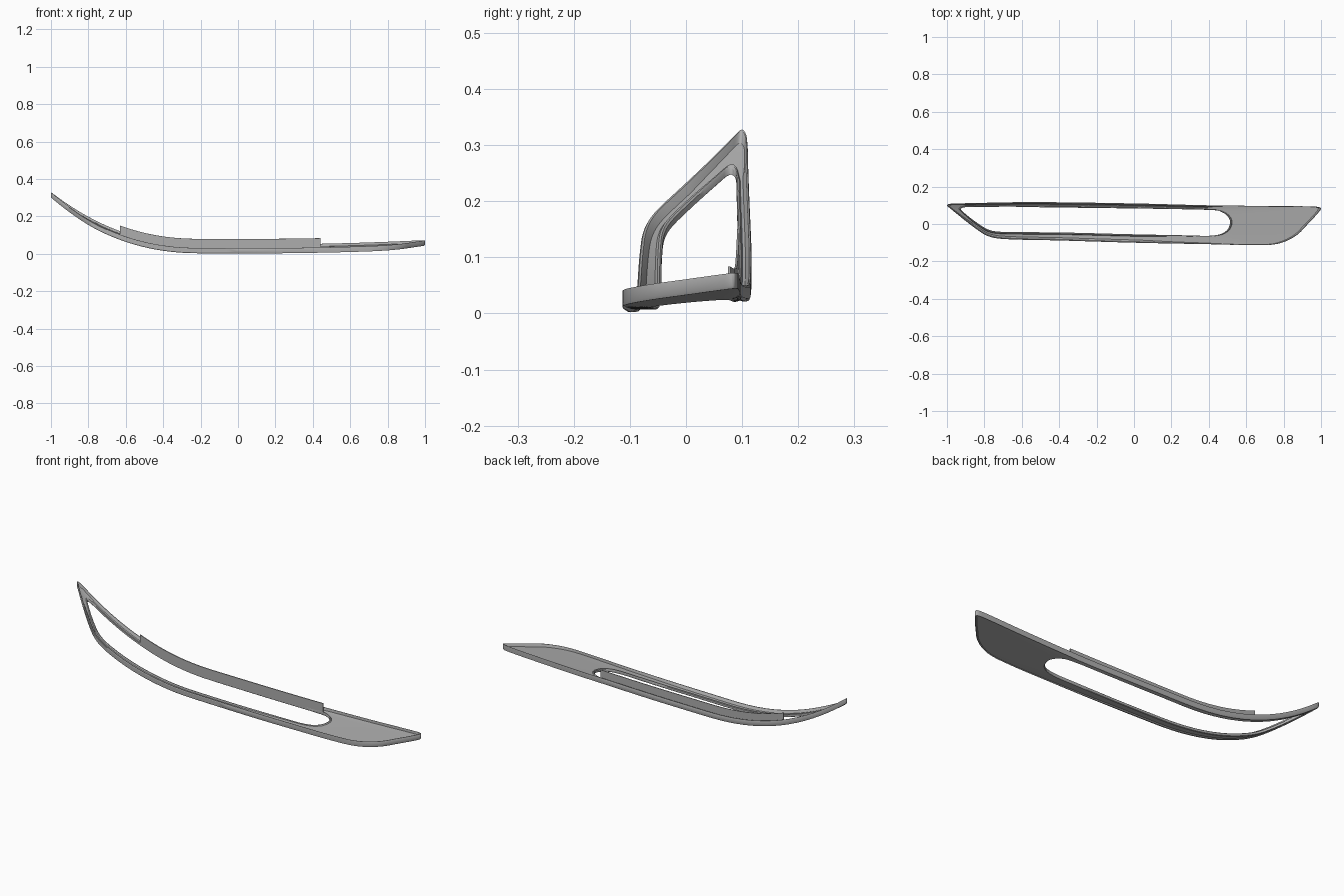
import bpy, math
from mathutils import Vector

cube = bpy.data.objects.get("Cube")
if cube:
    bpy.data.objects.remove(cube)

grey = bpy.data.materials.new("satin_grey")
grey.use_nodes = True
tone = (0.42, 0.42, 0.42, 1)
grey.diffuse_color = tone
grey.node_tree.nodes["Principled BSDF"].inputs["Base Color"].default_value = tone

# Matching plan outlines, clockwise from the pointed tip
OUTER = [(-1, .1), (-.985, .108), (-.9, .111), (-.55, .117), (0, .11), (.4, .1),
         (.75, .096), (.97, .093), (1, .085), (.985, .06), (.93, 0), (.87, -.06),
         (.79, -.1), (.7, -.113), (.4, -.108), (0, -.1), (-.4, -.088), (-.7, -.08),
         (-.78, -.065), (-.85, -.022), (-.985, .085)]
HOLE = [(-.925, .08), (-.915, .088), (-.88, .09), (-.55, .093), (0, .085), (.38, .076),
        (.45, .071), (.485, .055), (.505, .035), (.513, .015), (.51, -.01), (.495, -.035),
        (.46, -.055), (.4, -.063), (.3, -.061), (0, -.055), (-.4, -.045), (-.7, -.042),
        (-.77, -.033), (-.83, 0), (-.918, .068)]
STEPS = 8


def smooth_loop(points):
    """Closed smooth curve through the points, weighted by chord length."""
    pts = [Vector(p) for p in points]
    count = len(pts)
    chord = [(pts[(i + 1) % count] - pts[i]).length for i in range(count)]
    slope = [(pts[(i + 1) % count] - pts[i - 1]) / (chord[i] + chord[i - 1])
             for i in range(count)]
    result = []
    for i in range(count):
        j = (i + 1) % count
        for s in range(STEPS):
            t = s / STEPS
            blend = t * t * (3 - 2 * t)
            result.append(pts[i].lerp(pts[j], blend)
                          + slope[i] * chord[i] * t * (1 - t) ** 2
                          - slope[j] * chord[i] * t * t * (1 - t))
    return result


def bend(x, y, height):
    """Place a point on the swept-up, slightly tilted body."""
    rise = .46 * max(0, -.2 - x) ** 2.22 + .025 * max(0, x) ** 2
    return (x, y, .0105 + rise + .095 * y + height)


def make_object(name, verts, faces):
    mesh = bpy.data.meshes.new(name)
    mesh.from_pydata(verts, [], faces)
    mesh.materials.append(grey)
    obj = bpy.data.objects.new(name, mesh)
    bpy.context.collection.objects.link(obj)
    bpy.ops.object.select_all(action='DESELECT')
    obj.select_set(True)
    bpy.context.view_layer.objects.active = obj
    bpy.ops.object.mode_set(mode='EDIT')
    bpy.ops.mesh.select_all(action='SELECT')
    bpy.ops.mesh.normals_make_consistent(inside=False)
    bpy.ops.object.mode_set(mode='OBJECT')
    bpy.ops.object.shade_smooth_by_angle(angle=math.radians(32))
    return obj


def grid_faces(rings, count):
    """Join closed rings into a closed tube-like skin."""
    return [(r * count + i, r * count + (i + 1) % count,
             (r + 1) % rings * count + (i + 1) % count, (r + 1) % rings * count + i)
            for r in range(rings) for i in range(count)]


outer, hole = smooth_loop(OUTER), smooth_loop(HOLE)

# Section: (side, inset from that side, height); panels are blended across
RIM = [("o", 0, .006), ("o", 0, .026), ("o", .002, .029), ("o", .006, .029),
       ("o", .009, .025), ("o", .015, .015)]
LIP = [("h", .011, .013), ("h", .007, .018), ("h", .003, .018), ("h", 0, .015),
       ("h", 0, .004), ("h", .003, .002)]
UNDER = [("o", .013, .005), ("o", .008, .001), ("o", .003, .001)]


def place(side, inset, i):
    a, b = (outer[i], hole[i]) if side == "o" else (hole[i], outer[i])
    gap = (b - a).length
    return a + (b - a) * min(inset / gap, inset * 30)


def ring(station):
    side, inset, height = station
    return [(place(side, inset, i), height) for i in range(len(outer))]


def panel(first, last, cuts=7):
    """Rings between two stations so the wide end follows the sweep."""
    a, b = ring(first), ring(last)
    return [[(p.lerp(q, c / cuts), h + (k - h) * c / cuts)
             for (p, h), (q, k) in zip(a, b)] for c in range(1, cuts)]


rings = [ring(s) for s in RIM] + panel(RIM[-1], LIP[0])
rings += [ring(s) for s in LIP] + panel(LIP[-1], UNDER[0])
rings += [ring(s) for s in UNDER]
verts = [bend(p.x, p.y, h) for loop in rings for p, h in loop]
make_object("trim_frame", verts, grid_faces(len(rings), len(outer)))

# Upright flange along the rear edge of the opening
SPAN = 40
flange_verts = []
for height, shift in ((.006, 0), (.061, 0), (.061, .004), (.006, .004)):
    for i in range(SPAN + 1):
        x = -.63 + 1.07 * i / SPAN
        y = .085 - .013 * x - .012 * max(0, x) ** 2
        flange_verts.append(bend(x, y + shift - .002, height))
row = SPAN + 1
flange_faces = [(r * row + i, r * row + i + 1, (r + 1) % 4 * row + i + 1, (r + 1) % 4 * row + i)
                for r in range(4) for i in range(SPAN)]
flange_faces += [tuple(r * row for r in range(4)), tuple(r * row + SPAN for r in range(4))]
make_object("rear_flange", flange_verts, flange_faces)
